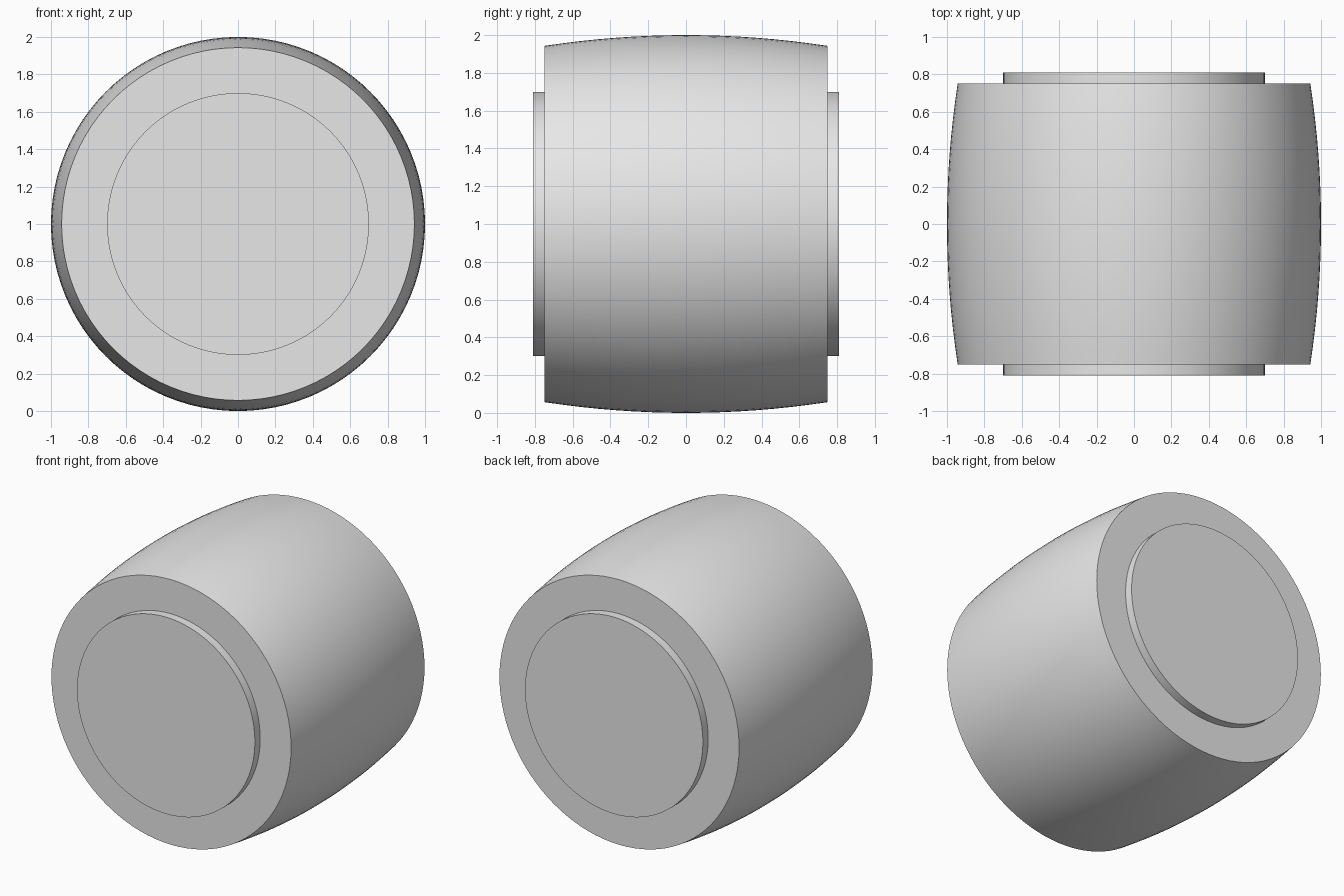
import bpy, bmesh, math
from mathutils import Matrix

cube = bpy.data.objects.get("Cube")
if cube:
    bpy.data.objects.remove(cube, do_unlink=True)

SEGMENTS = 96

grey = bpy.data.materials.new("plain grey")
grey.use_nodes = True
grey.diffuse_color = (0.8, 0.8, 0.8, 1)
grey.node_tree.nodes["Principled BSDF"].inputs["Base Color"].default_value = (0.8, 0.8, 0.8, 1)


def turned(name, profile):
    """Closed solid turned around the y axis from (y, radius) points."""
    bm = bmesh.new()
    rings = []
    for y, r in profile:
        angles = [2 * math.pi * i / SEGMENTS for i in range(SEGMENTS)]
        rings.append([bm.verts.new((r * math.cos(a), y, r * math.sin(a))) for a in angles])
    for a, b in zip(rings, rings[1:]):
        for i in range(SEGMENTS):
            j = (i + 1) % SEGMENTS
            bm.faces.new((a[i], a[j], b[j], b[i]))
    bm.faces.new(rings[0])
    bm.faces.new(rings[-1])
    bmesh.ops.recalc_face_normals(bm, faces=bm.faces)
    bmesh.ops.transform(bm, matrix=Matrix.Translation((0, 0, 1)), verts=bm.verts)
    mesh = bpy.data.meshes.new(name)
    bm.to_mesh(mesh)
    bm.free()
    mesh.materials.append(grey)
    obj = bpy.data.objects.new(name, mesh)
    bpy.context.collection.objects.link(obj)
    bpy.ops.object.select_all(action="DESELECT")
    obj.select_set(True)
    bpy.context.view_layer.objects.active = obj
    bpy.ops.object.shade_smooth_by_angle(angle=math.radians(30))
    return obj


# Crowned roller body, widest at the middle
STEPS = 16
crown = []
for k in range(STEPS + 1):
    t = 2 * k / STEPS - 1
    crown.append((0.75 * t, 1 - 0.057 * t * t))
turned("roller_body", crown)

# Raised round boss on each end
for name, side in (("front_boss", -1), ("back_boss", 1)):
    turned(name, [(side * 0.75, 0.7), (side * 0.81, 0.7)])
